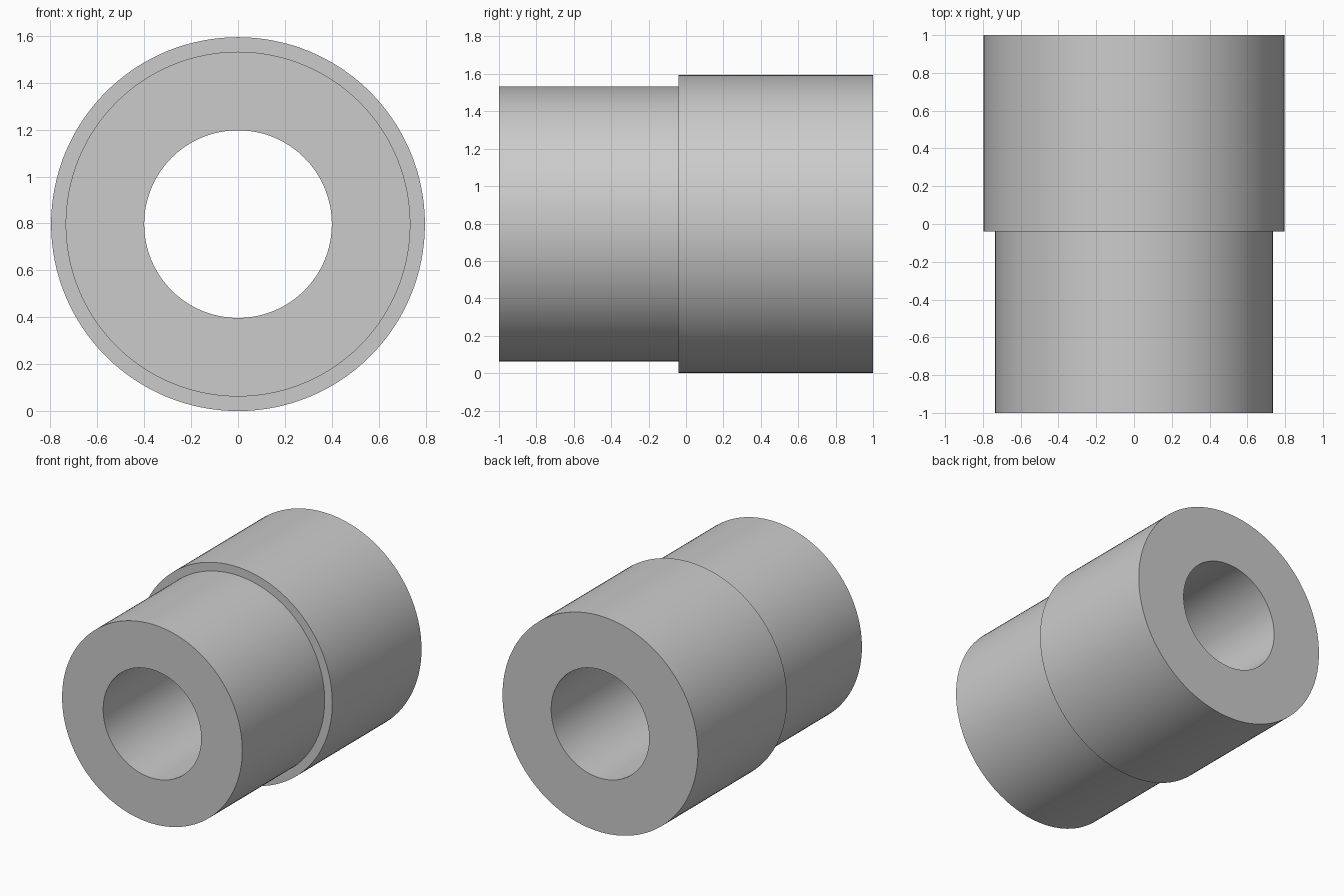
import bpy, bmesh, math
from mathutils import Matrix, Vector

cube = bpy.data.objects.get("Cube")
if cube:
    bpy.data.objects.remove(cube, do_unlink=True)

# Plain grey material
grey = bpy.data.materials.new("plain grey")
grey.use_nodes = True
colour = (0.6, 0.6, 0.6, 1)
grey.diffuse_color = colour
grey.node_tree.nodes["Principled BSDF"].inputs["Base Color"].default_value = colour

SEGMENTS = 128
BORE, NECK, COLLAR = 0.4, 0.735, 0.797
FRONT, STEP, BACK = -1, -0.04, 1

# Closed cross-section of the sleeve as (radius, y), spun around the y axis
profile = [(BORE, FRONT), (NECK, FRONT), (NECK, STEP),
           (COLLAR, STEP), (COLLAR, BACK), (BORE, BACK)]
bm = bmesh.new()
verts = [bm.verts.new((r, y, 0)) for r, y in profile]
edges = [bm.edges.new((v, verts[(i + 1) % len(verts)])) for i, v in enumerate(verts)]
bmesh.ops.spin(bm, geom=verts + edges, cent=Vector(), axis=(0, 1, 0),
               angle=math.tau, steps=SEGMENTS)
bmesh.ops.remove_doubles(bm, verts=bm.verts[:], dist=0.0001)
bmesh.ops.recalc_face_normals(bm, faces=bm.faces[:])
bm.transform(Matrix.Translation((0, 0, COLLAR)))

mesh = bpy.data.meshes.new("stepped_sleeve")
bm.to_mesh(mesh)
bm.free()
mesh.materials.append(grey)
sleeve = bpy.data.objects.new("stepped_sleeve", mesh)
bpy.context.collection.objects.link(sleeve)

# Smooth walls with crisp rims
bpy.ops.object.select_all(action='DESELECT')
sleeve.select_set(True)
bpy.context.view_layer.objects.active = sleeve
bpy.ops.object.shade_smooth_by_angle(angle=math.radians(30))
